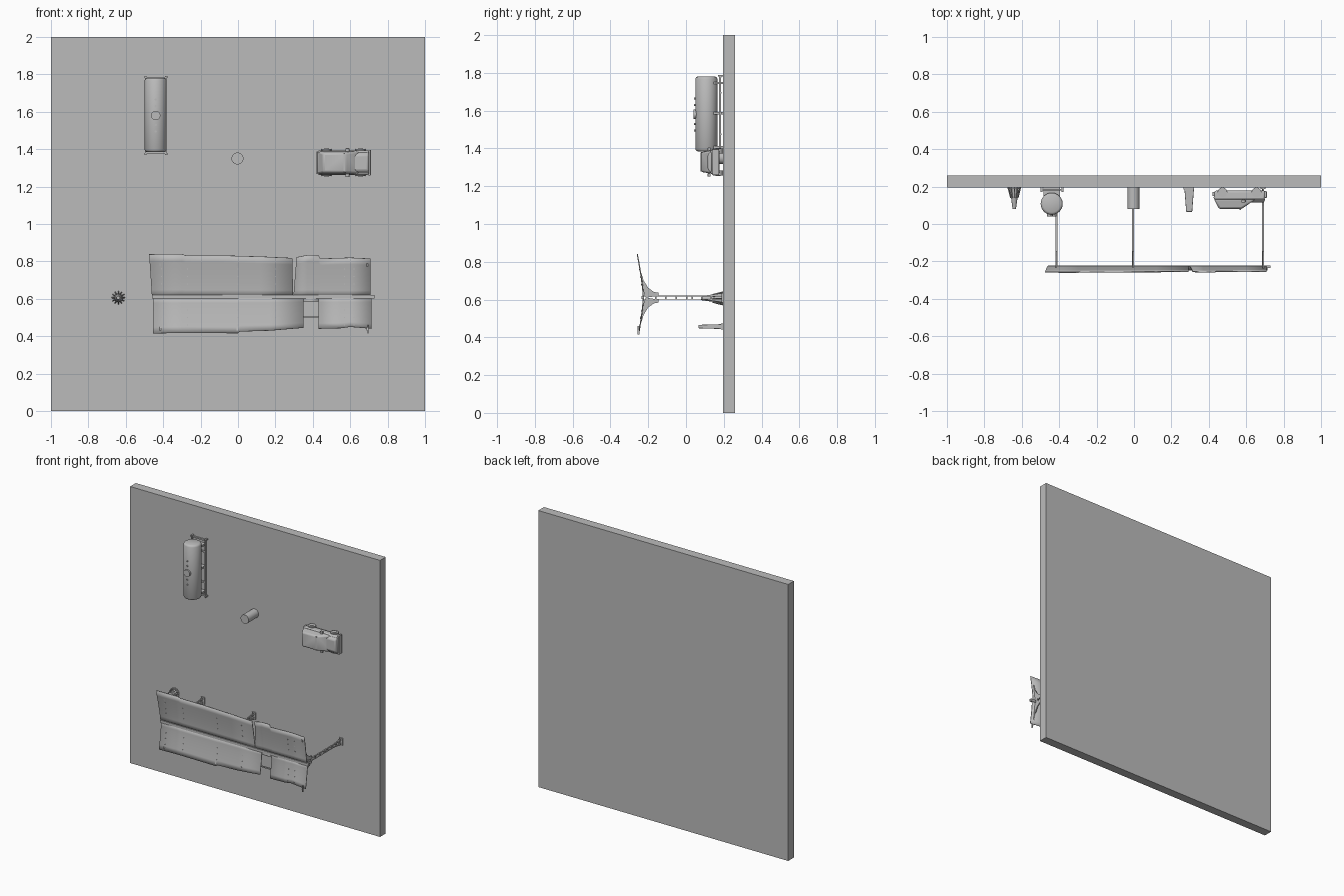
import bpy, bmesh, math
from mathutils import Matrix, Vector

if "Cube" in bpy.data.objects:
    bpy.data.objects.remove(bpy.data.objects["Cube"], do_unlink=True)

grey = bpy.data.materials.new("plain grey")
grey.use_nodes = True
grey.diffuse_color = (0.5, 0.5, 0.5, 1)
grey.node_tree.nodes["Principled BSDF"].inputs["Base Color"].default_value = (0.5, 0.5, 0.5, 1)


def finish(name, bm, smooth=False, bevel=0):
    bmesh.ops.recalc_face_normals(bm, faces=bm.faces)
    me = bpy.data.meshes.new(name)
    bm.to_mesh(me)
    bm.free()
    me.materials.append(grey)
    ob = bpy.data.objects.new(name, me)
    bpy.context.collection.objects.link(ob)
    if bevel:
        mod = ob.modifiers.new("bevel", "BEVEL")
        mod.width, mod.segments = bevel, 2
    if smooth:
        bpy.ops.object.select_all(action="DESELECT")
        ob.select_set(True)
        bpy.context.view_layer.objects.active = ob
        bpy.ops.object.shade_smooth_by_angle(angle=math.radians(35))
    return ob


def add_box(bm, x0, x1, y0, y1, z0, z1):
    m = Matrix.Translation(((x0 + x1) / 2, (y0 + y1) / 2, (z0 + z1) / 2))
    m = m @ Matrix.Diagonal((x1 - x0, y1 - y0, z1 - z0, 1))
    bmesh.ops.create_cube(bm, size=1, matrix=m)


def add_rod(bm, a, b, r0, r1=None, sides=24):
    a, b = Vector(a), Vector(b)
    rot = (b - a).to_track_quat("Z", "Y").to_matrix().to_4x4()
    bmesh.ops.create_cone(bm, cap_ends=True, segments=sides, radius1=r0,
                          radius2=r0 if r1 is None else r1, depth=(b - a).length,
                          matrix=Matrix.Translation((a + b) / 2) @ rot)


def add_prism(bm, low, high):
    a, b = [bm.verts.new(p) for p in low], [bm.verts.new(p) for p in high]
    bm.faces.new(a)
    bm.faces.new(b)
    for i in range(len(a)):
        j = (i + 1) % len(a)
        bm.faces.new((a[i], a[j], b[j], b[i]))


def boxes(name, items, bevel=0):
    bm = bmesh.new()
    for item in items:
        add_box(bm, *item)
    return finish(name, bm, bevel=bevel)


# Ground slab
FLOOR = 0.195
boxes("ground_slab", [(-1, 1, FLOOR, 0.26, 0, 2)])

# Canopy roof panels, curving away from the ridge
RIDGE = 0.61


def wing_y(z):
    return -0.226 - 0.03 * (abs(z - RIDGE) / 0.22) ** 1.4


def panel(name, columns, z_root=RIDGE):
    bm = bmesh.new()
    rows = 6
    grid = []
    for x_root, x_edge, z_edge in columns:
        line = []
        for i in range(rows + 1):
            t = i / rows
            z = z_root + (z_edge - z_root) * t
            line.append(bm.verts.new((x_root + (x_edge - x_root) * t, wing_y(z), z)))
        grid.append(line)
    for a, b in zip(grid, grid[1:]):
        for i in range(rows):
            bm.faces.new((a[i], b[i], b[i + 1], a[i + 1]))
    ob = finish(name, bm, smooth=True)
    mod = ob.modifiers.new("thickness", "SOLIDIFY")
    mod.thickness, mod.offset = 0.006, 0


def straight(*points):
    return [(x, x, z) for x, z in points]


panel("upper_roof_long", [(-0.46, -0.475, 0.838)] + straight(
    (-0.3, 0.84), (-0.28, 0.832), (-0.1, 0.832), (0.12, 0.826)) + [(0.295, 0.29, 0.818)])
panel("upper_roof_short", [(0.296, 0.313, 0.822)] + straight(
    (0.37, 0.834), (0.43, 0.834), (0.44, 0.815), (0.6, 0.82), (0.708, 0.815)))
panel("lower_roof_long", straight(
    (-0.455, 0.415), (-0.3, 0.418), (0, 0.416), (0.01, 0.425), (0.17, 0.43), (0.35, 0.445)))
panel("lower_roof_short", straight((0.43, 0.44), (0.55, 0.443), (0.6, 0.45), (0.715, 0.44)))
panel("roof_gap_strip", straight((0.35, 0.585), (0.43, 0.585)))
boxes("ridge_gutter", [(-0.46, 0.73, -0.236, -0.222, 0.602, 0.62)])
boxes("gap_crossbar", [(0.35, 0.43, -0.244, -0.234, 0.501, 0.509)])
boxes("roof_end_stub", [(0.692, 0.697, -0.256, -0.246, 0.415, 0.46)])

# Rivets on the roof panels
bm = bmesh.new()
for x in (-0.41, -0.27, 0, 0.2, 0.57, 0.62):
    for z in (0.46, 0.5, 0.54, 0.68, 0.72, 0.76):
        add_rod(bm, (x, wing_y(z), z), (x, wing_y(z) - 0.006, z), 0.003, sides=8)
finish("roof_rivets", bm)

# Lattice posts with curved brackets and flared feet
bracket = [(-0.252, 0.18), (-0.235, 0.09), (-0.222, 0.02), (-0.212, 0.0), (-0.145, 0.01),
           (-0.145, 0.026), (-0.17, 0.03), (-0.2, 0.052), (-0.224, 0.09)]
for number, x in enumerate((-0.415, -0.005, 0.69), 1):
    parts = [(x - 0.005, x + 0.005, -0.225, FLOOR, z, z + 0.004) for z in (0.599, 0.617)]
    parts += [(x - 0.004, x + 0.004, y, y + 0.008, 0.6, 0.62)
              for y in (-0.21, -0.165, -0.11, -0.055, 0.0, 0.03, 0.08, 0.13)]
    parts.append((x - 0.014, x + 0.014, FLOOR - 0.008, FLOOR, 0.585, 0.635))
    boxes(f"post_{number}", parts)
    bm = bmesh.new()
    for side in (1, -1):
        shape = [(y, RIDGE + side * d) for y, d in bracket]
        foot = [(0.09, RIDGE + side * 0.01), (FLOOR, RIDGE + side * 0.01),
                (FLOOR, RIDGE + side * 0.024)]
        for outline in (shape, foot):
            add_prism(bm, [(x - 0.004, y, z) for y, z in outline],
                      [(x + 0.004, y, z) for y, z in outline])
    finish(f"post_brackets_{number}", bm)

# Storage tank with rounded ends, hatches and cradle
TX, TY = -0.44, 0.108
bm = bmesh.new()
rings = [(1.384, 0.046), (1.388, 0.054), (1.397, 0.059), (1.768, 0.059), (1.777, 0.054), (1.781, 0.046)]
for (z0, r0), (z1, r1) in zip(rings, rings[1:]):
    add_rod(bm, (TX, TY, z0), (TX, TY, z1), r0, r1, 32)
inner = [f for f in bm.faces if abs(f.normal.z) > 0.99 and 1.386 < f.calc_center_median().z < 1.779]
bmesh.ops.delete(bm, geom=inner, context="FACES_ONLY")
bmesh.ops.remove_doubles(bm, verts=bm.verts, dist=0.0005)
finish("tank_shell", bm, smooth=True)
bm = bmesh.new()
add_rod(bm, (TX, 0.06, 1.58), (TX, 0.041, 1.58), 0.025)
for offset in (0.05, 0.085):
    for side in (1, -1):
        z = 1.58 + side * offset
        add_rod(bm, (TX, 0.06, z), (TX, 0.043, z), 0.006, sides=12)
finish("tank_hatches", bm, smooth=True)
frame = []
for x in (-0.498, -0.39):
    frame.append((x, x + 0.008, 0.176, 0.186, 1.37, 1.79))
for z in (1.375, 1.47, 1.58, 1.69, 1.775):
    frame.append((-0.498, -0.382, 0.178, 0.188, z, z + 0.01))
for z in (1.4, 1.58, 1.74):
    frame.append((-0.485, -0.395, 0.145, FLOOR, z, z + 0.012))
for x in (-0.5, -0.388):
    for z in (1.37, 1.78):
        frame.append((x, x + 0.01, 0.17, FLOOR, z, z + 0.01))
boxes("tank_cradle", frame)

# Plain drum
bm = bmesh.new()
add_rod(bm, (-0.003, FLOOR, 1.35), (-0.003, 0.08, 1.35), 0.032, sides=32)
finish("drum", bm, smooth=True)

# Finned cone
bm = bmesh.new()
add_rod(bm, (-0.64, FLOOR, 0.606), (-0.64, 0.08, 0.606), 0.025, 0.009)
add_rod(bm, (-0.64, FLOOR, 0.606), (-0.64, FLOOR - 0.007, 0.606), 0.032)
finish("cone", bm, smooth=True)
bm = bmesh.new()
for i in range(12):
    a = math.tau * i / 12
    add_rod(bm, (-0.64 + 0.034 * math.cos(a), FLOOR, 0.606 + 0.034 * math.sin(a)),
            (-0.64 + 0.02 * math.cos(a), 0.14, 0.606 + 0.02 * math.sin(a)), 0.003, sides=6)
finish("cone_fins", bm)

# Small pump under the canopy
bm = bmesh.new()
ends = []
for y, half, depth in ((FLOOR, 0.026, 0.013), (0.065, 0.016, 0.009)):
    ends.append([(0.295 + sx * half, y, 0.457 + sz * depth)
                 for sx, sz in ((-1, -1), (1, -1), (1, 1), (-1, 1))])
add_prism(bm, *ends)
finish("pump_body", bm, bevel=0.003)
boxes("pump_base", [(0.265, 0.322, 0.185, FLOOR, 0.441, 0.474)])

# Car: lower body, tapered cabin, bonnet, wheels and trim
CZ = 1.328


def car_loft(name, base, top, half_base, half_top, bevel):
    bm = bmesh.new()
    loops = []
    for (x0, x1, y), half in ((base, half_base), (top, half_top)):
        loops.append([(x0, y, CZ - half), (x1, y, CZ - half), (x1, y, CZ + half), (x0, y, CZ + half)])
    add_prism(bm, *loops)
    return finish(name, bm, smooth=True, bevel=bevel)


car_loft("car_body", (0.43, 0.705, 0.178), (0.425, 0.7, 0.13), 0.064, 0.066, 0.01)
car_loft("car_cabin", (0.427, 0.655, 0.135), (0.455, 0.575, 0.08), 0.062, 0.052, 0.01)
car_loft("car_bonnet", (0.57, 0.702, 0.135), (0.58, 0.695, 0.115), 0.06, 0.04, 0.007)
boxes("car_bumpers", [(0.42, 0.432, 0.15, 0.172, CZ - 0.06, CZ + 0.06),
                      (0.698, 0.71, 0.14, 0.175, CZ - 0.068, CZ + 0.068)], 0.002)
boxes("car_mirrors", [(0.575, 0.595, 0.115, 0.13, CZ + s * 0.068 - 0.009, CZ + s * 0.068 + 0.009)
                      for s in (-1, 1)], 0.002)
boxes("car_roof_trim", [(0.565, 0.573, 0.076, 0.084, CZ - 0.05, CZ + 0.05)])
bm = bmesh.new()
for x in (0.473, 0.655):
    for side in (-1, 1):
        add_rod(bm, (x, 0.169, CZ + side * 0.045), (x, 0.169, CZ + side * 0.072), 0.026)
        add_rod(bm, (x, 0.169, CZ + side * 0.07), (x, 0.169, CZ + side * 0.075), 0.014)
finish("car_wheels", bm, smooth=True)
